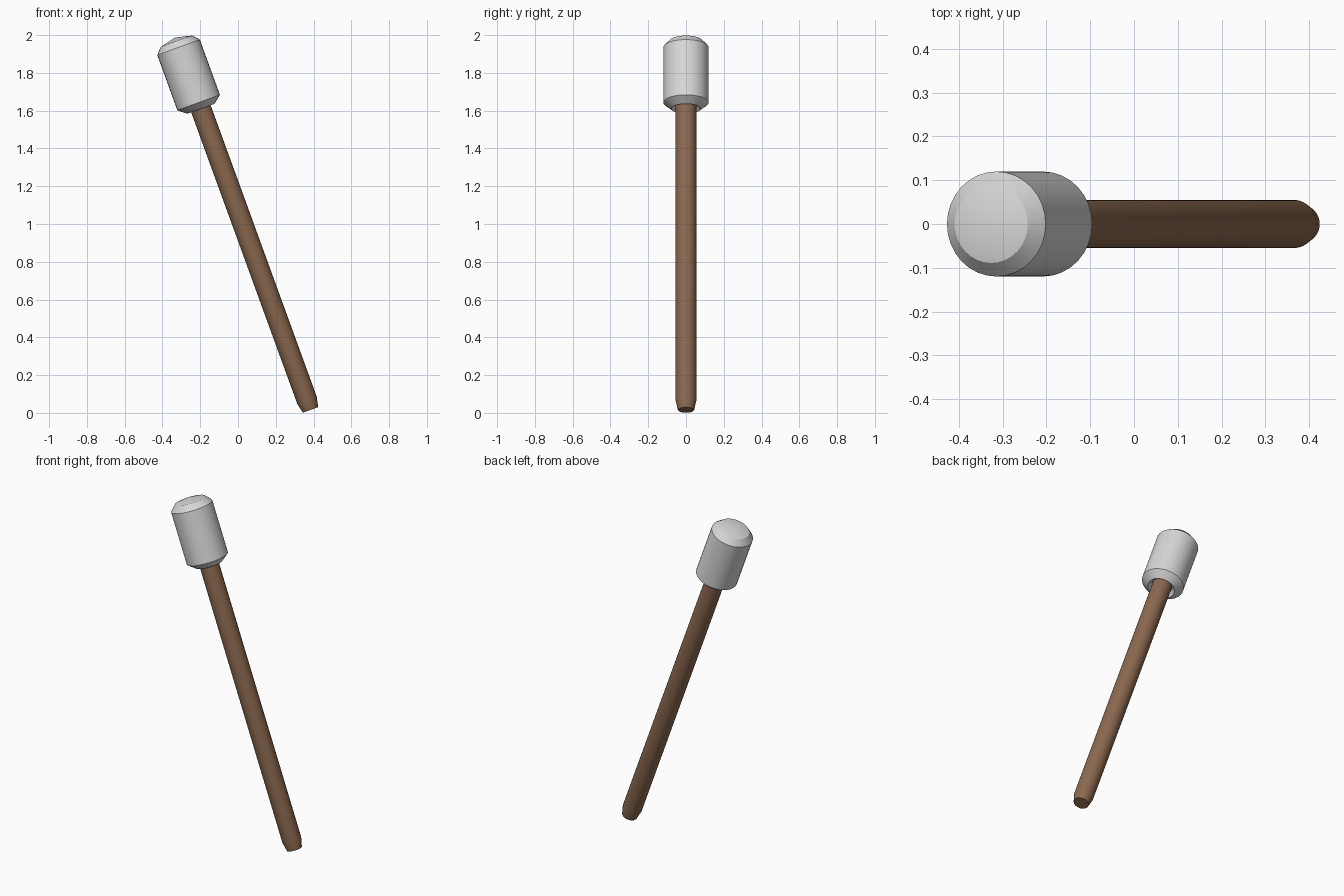
import bpy, bmesh, math
from mathutils import Matrix

cube = bpy.data.objects.get("Cube")
if cube:
    bpy.data.objects.remove(cube, do_unlink=True)

# Whole tool leans towards -x about the centre of the handle's end
LEAN = Matrix.Translation((0.384, 0, 0.0155)) @ Matrix.Rotation(math.radians(-20), 4, 'Y')


def material(name, color):
    mat = bpy.data.materials.new(name)
    mat.use_nodes = True
    mat.diffuse_color = color
    mat.node_tree.nodes["Principled BSDF"].inputs["Base Color"].default_value = color
    return mat


def lathe(name, profile, mat, sides=32):
    """Spin (radius, height) points round the axis and lean the result."""
    bm = bmesh.new()
    verts = [bm.verts.new((r, 0, h)) for r, h in profile]
    edges = [bm.edges.new(pair) for pair in zip(verts, verts[1:])]
    bmesh.ops.spin(bm, geom=verts + edges, cent=(0, 0, 0), axis=(0, 0, 1),
                   angle=math.tau, steps=sides)
    bmesh.ops.remove_doubles(bm, verts=bm.verts, dist=0.0005)
    bmesh.ops.recalc_face_normals(bm, faces=bm.faces)
    bm.transform(LEAN)
    mesh = bpy.data.meshes.new(name)
    bm.to_mesh(mesh)
    bm.free()
    mesh.materials.append(mat)
    obj = bpy.data.objects.new(name, mesh)
    bpy.context.collection.objects.link(obj)
    bpy.ops.object.select_all(action='DESELECT')
    obj.select_set(True)
    bpy.context.view_layer.objects.active = obj
    bpy.ops.object.shade_smooth_by_angle(angle=math.radians(30))
    return obj


wood = material("brown wood", (0.26, 0.14, 0.078, 1))
grey = material("light grey", (0.68, 0.68, 0.68, 1))

# Round handle with a tapered end
lathe("handle", [(0, 0), (0.043, 0), (0.055, 0.055), (0.055, 1.75), (0, 1.75)], wood)

# Barrel head with a bevelled underside and a domed top
lathe("head", [(0, 1.72), (0.058, 1.72), (0.077, 1.697), (0.12, 1.732),
               (0.12, 2.043), (0.089, 2.077), (0, 2.098)], grey)
